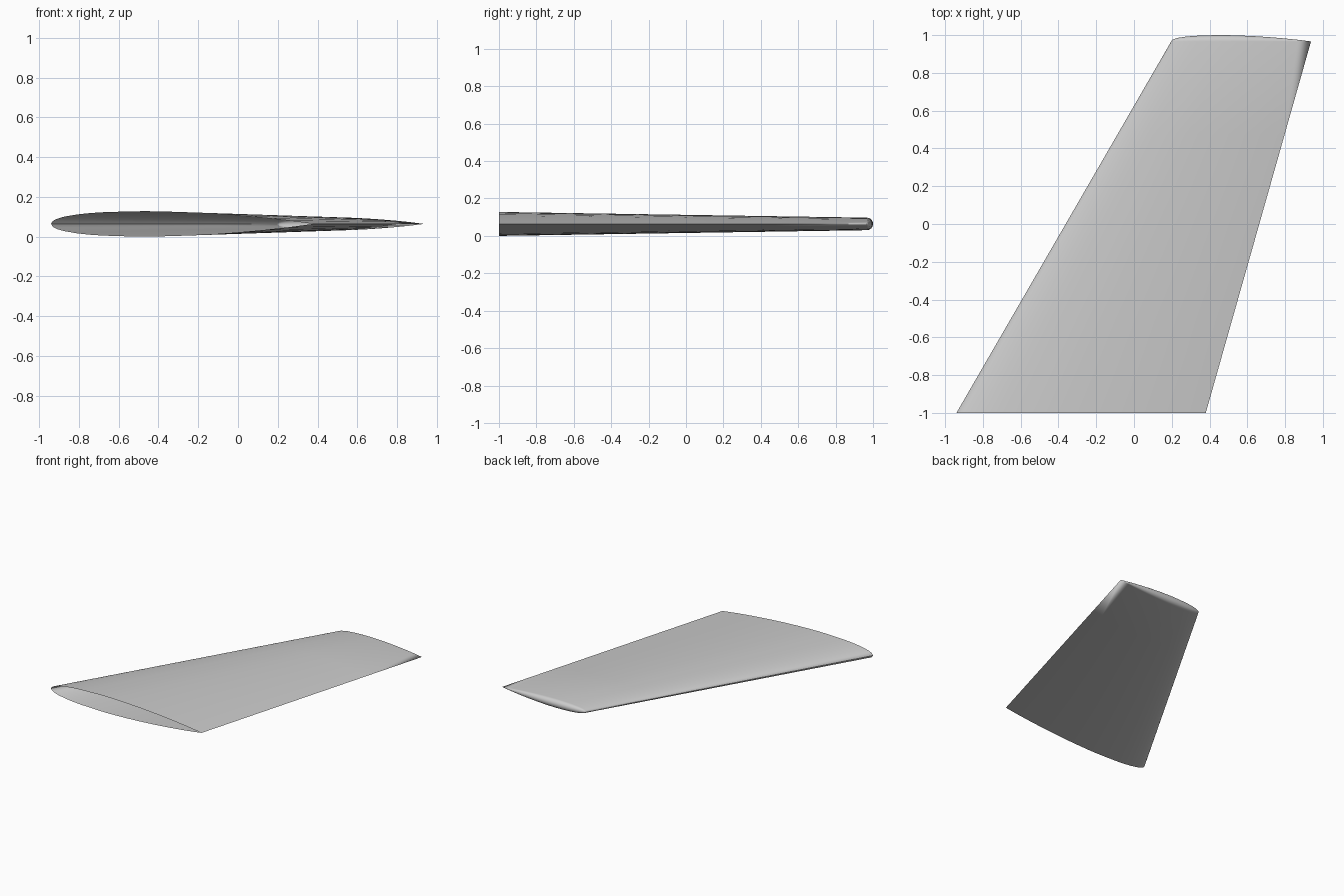
import bpy, bmesh, math

cube = bpy.data.objects.get("Cube")
if cube:
    bpy.data.objects.remove(cube, do_unlink=True)

# Symmetric airfoil: chord fraction, half thickness relative to the maximum
FOIL = [(0, 0), (.004, .175), (.0125, .309), (.025, .42), (.05, .57), (.1, .745),
        (.15, .855), (.2, .92), (.3, .985), (.36, 1), (.42, .98), (.5, .93),
        (.6, .825), (.7, .68), (.8, .495), (.9, .275), (1, 0)]
MID_Z = 0.064
ROOT = dict(lead=-0.94, chord=1.32, half=0.064, y=-1.0)
TIP = dict(lead=0.197, chord=0.74, half=0.0335, y=0.9665)
SPANS, CAP_STEPS = 4, 12


def mix(key, t):
    return ROOT[key] + (TIP[key] - ROOT[key]) * t


def station(frac, rel):
    """Points from the lower root, around the rounded tip, to the upper root."""
    side = [(mix("lead", t) + frac * mix("chord", t), mix("y", t), rel * mix("half", t))
            for t in (i / SPANS for i in range(SPANS))]
    r = rel * TIP["half"]
    x = TIP["lead"] + frac * TIP["chord"]
    angles = [math.pi * (i / CAP_STEPS - 0.5) for i in range(CAP_STEPS + 1)]
    cap = [(x, TIP["y"] + r * math.cos(a), MID_Z + r * math.sin(a)) for a in angles]
    lower = [(px, py, MID_Z - h) for px, py, h in side]
    upper = [(px, py, MID_Z + h) for px, py, h in reversed(side)]
    return lower + cap + upper


# Wing shell, open at the root
bm = bmesh.new()
rows = [[bm.verts.new(p) for p in station(f, h)] for f, h in FOIL]
for a, b in zip(rows, rows[1:]):
    for i in range(len(a) - 1):
        bm.faces.new((a[i], a[i + 1], b[i + 1], b[i]))
bmesh.ops.remove_doubles(bm, verts=bm.verts, dist=1e-5)
bmesh.ops.recalc_face_normals(bm, faces=bm.faces)
top = max(bm.faces, key=lambda f: f.calc_center_median().z)
if top.normal.z < 0:
    bmesh.ops.reverse_faces(bm, faces=bm.faces)

mesh = bpy.data.meshes.new("wing")
bm.to_mesh(mesh)
bm.free()
wing = bpy.data.objects.new("wing", mesh)
bpy.context.collection.objects.link(wing)

# Plain grey paint
grey = bpy.data.materials.new("light_grey")
grey.use_nodes = True
colour = (0.6, 0.6, 0.6, 1)
grey.diffuse_color = colour
grey.node_tree.nodes["Principled BSDF"].inputs["Base Color"].default_value = colour
mesh.materials.append(grey)

# Smooth skin with a sharp trailing edge
bpy.context.view_layer.objects.active = wing
wing.select_set(True)
bpy.ops.object.shade_smooth_by_angle(angle=math.radians(40))
